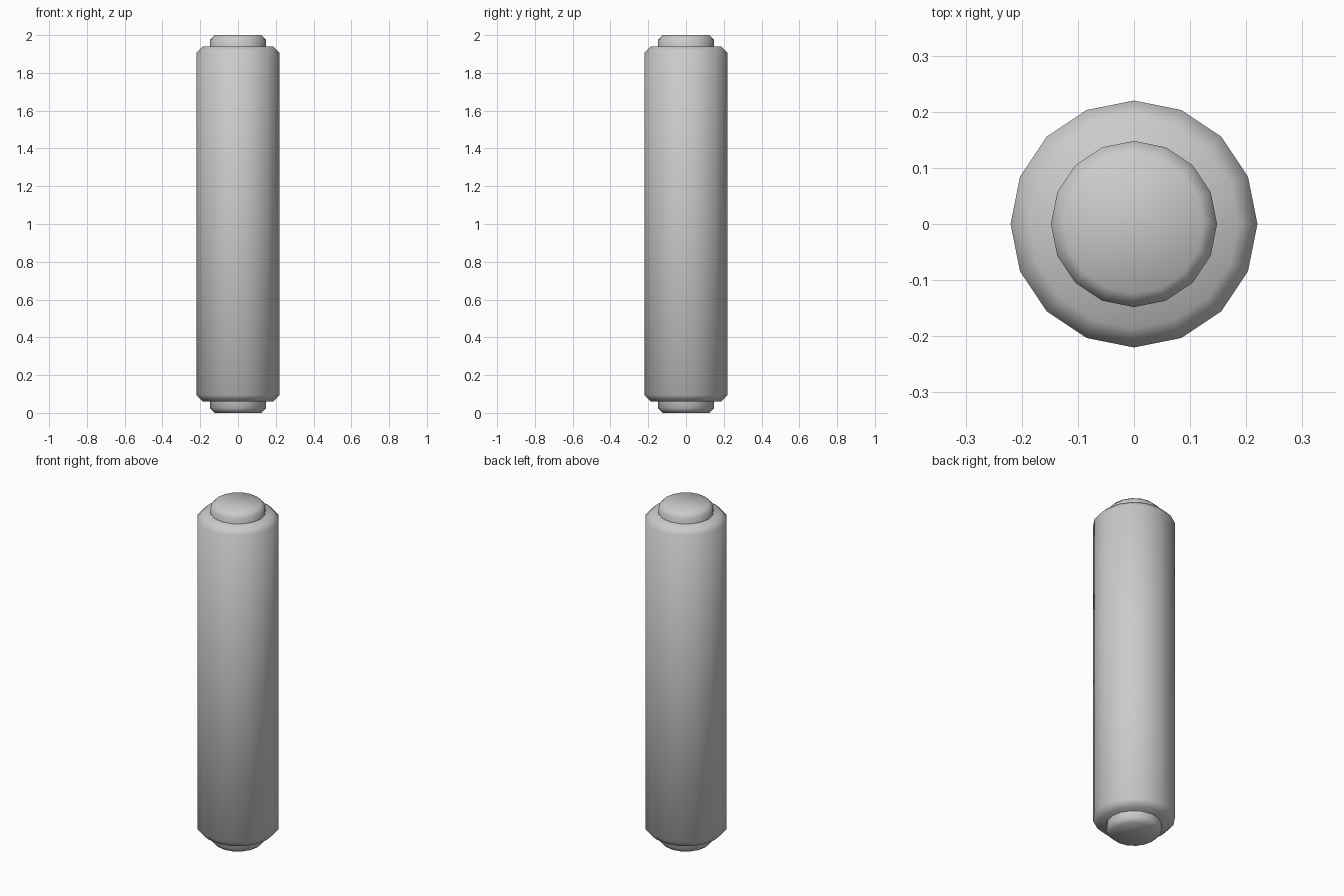
import bpy, math

if "Cube" in bpy.data.objects:
    bpy.data.objects.remove(bpy.data.objects["Cube"])

SIDES = 16


def lathe(name, profile):
    """Spin (radius, z) points into a closed solid with flat ends."""
    verts, faces = [], []
    for r, z in profile:
        for i in range(SIDES):
            a = 2 * math.pi * i / SIDES
            verts.append((r * math.cos(a), r * math.sin(a), z))
    for k in range(len(profile) - 1):
        for i in range(SIDES):
            j = (i + 1) % SIDES
            b, t = k * SIDES, (k + 1) * SIDES
            faces.append((b + i, b + j, t + j, t + i))
    faces.append(tuple(reversed(range(SIDES))))
    faces.append(tuple(range(len(verts) - SIDES, len(verts))))
    mesh = bpy.data.meshes.new(name)
    mesh.from_pydata(verts, [], faces)
    obj = bpy.data.objects.new(name, mesh)
    bpy.context.collection.objects.link(obj)
    bpy.ops.object.select_all(action='DESELECT')
    obj.select_set(True)
    bpy.context.view_layer.objects.active = obj
    bpy.ops.object.shade_smooth_by_angle(angle=math.radians(60))
    return obj


# main cylinder with chamfered rims
R, C = 0.22, 0.034
lathe("body", [(R - C, 0.06), (R, 0.06 + C), (R, 1.94 - C), (R - C, 1.94)])

# stepped caps on both ends, seated slightly into the body
r, c = 0.148, 0.024
lathe("top_cap", [(r, 1.92), (r, 2 - c), (r - c, 2)])
lathe("bottom_cap", [(r - c, 0), (r, c), (r, 0.08)])
